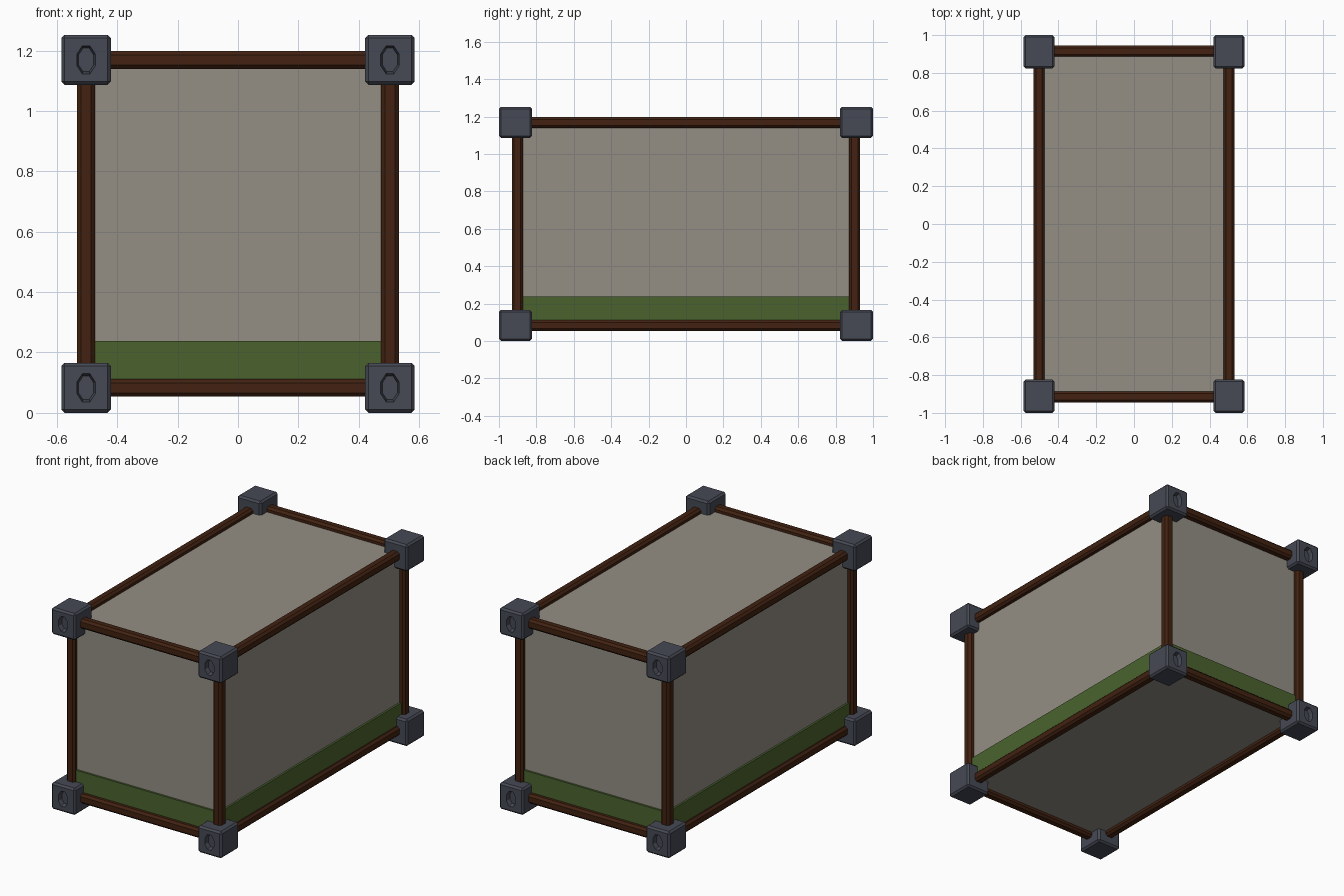
import bpy, bmesh, math
from mathutils import Matrix, Vector

if "Cube" in bpy.data.objects:
    bpy.data.objects.remove(bpy.data.objects["Cube"])

CZ = 0.626                        # mid height, used as mirror centre
X, Y, Z = 0.503, 0.912, 0.543     # frame corner offsets from the centre


def material(name, rgb):
    m = bpy.data.materials.new(name)
    m.diffuse_color = (*rgb, 1)
    m.use_nodes = True
    m.node_tree.nodes["Principled BSDF"].inputs["Base Color"].default_value = m.diffuse_color
    return m


wood = material("dark_wood", (0.054, 0.0155, 0.0055))
metal = material("slate_metal", (0.062, 0.067, 0.09))
cloth = material("grey_panel", (0.295, 0.273, 0.235))
green = material("green_band", (0.070, 0.124, 0.027))


def add_object(name, bm, mat):
    bmesh.ops.recalc_face_normals(bm, faces=bm.faces)
    me = bpy.data.meshes.new(name)
    bm.to_mesh(me)
    bm.free()
    ob = bpy.data.objects.new(name, me)
    ob.location = (0, 0, CZ)
    if mat:
        me.materials.append(mat)
    bpy.context.collection.objects.link(ob)
    return ob


def box(name, centre, size, mat, bevel=0.0, mirror=(False, False, False), cutter=None):
    bm = bmesh.new()
    bmesh.ops.create_cube(bm, size=1, matrix=Matrix.Translation(centre) @ Matrix.Diagonal((*size, 1)))
    ob = add_object(name, bm, mat)
    if bevel:
        b = ob.modifiers.new("bevel", 'BEVEL')
        b.width, b.segments = bevel, 1
    if cutter:
        c = ob.modifiers.new("recess", 'BOOLEAN')
        c.operation, c.solver, c.object = 'DIFFERENCE', 'EXACT', cutter
    if any(mirror):
        m = ob.modifiers.new("mirror", 'MIRROR')
        m.use_axis = mirror
        m.use_clip = False
        m.use_mirror_merge = False
    return ob


# Tapered octagonal cutter for the socket in each corner block's end face
bm = bmesh.new()
bmesh.ops.create_cone(bm, cap_ends=True, segments=8, radius1=1.0, radius2=0.72, depth=0.05,
                      matrix=Matrix.Rotation(math.pi / 8, 4, 'Z'))
bmesh.ops.transform(bm, verts=bm.verts, matrix=Matrix.Translation((X, 0.998, Z))
                    @ Matrix.Diagonal((0.038, 1, 0.058, 1)) @ Matrix.Rotation(math.pi / 2, 4, 'X'))
socket = add_object("socket_cutter", bm, None)
socket.hide_render = True
socket.display_type = 'WIRE'

# Eight corner blocks
box("corner_blocks", (X, Y, Z), (0.164, 0.176, 0.166), metal, 0.011, (True, True, True), socket)

# Frame bars, four in each direction
T = 0.059
box("long_bars", (X, 0, Z), (T, 1.7, T), wood, 0.013, (True, False, True))
box("cross_bars", (0, Y + 0.003, Z), (0.9, T, T), wood, 0.013, (False, True, True))
box("upright_bars", (X, Y - 0.01, 0), (T, T, 1.0), wood, 0.013, (True, True, False))

# Closed panel box at the middle of the bars
PX, PY = 0.5, 0.902
box("panel_box", (0, 0, 0), (2 * PX, 2 * PY, 2 * Z), cloth)

# Green band standing slightly proud around the base
LOW, HIGH, P = 0.09, 0.238, 0.012
zc, h = (LOW + HIGH) / 2 - CZ, HIGH - LOW
box("side_bands", (PX + P / 2, 0, zc), (P, 2 * PY, h), green, 0, (True, False, False))
box("end_bands", (0, PY + P / 2, zc), (2 * PX, P, h), green, 0, (False, True, False))
